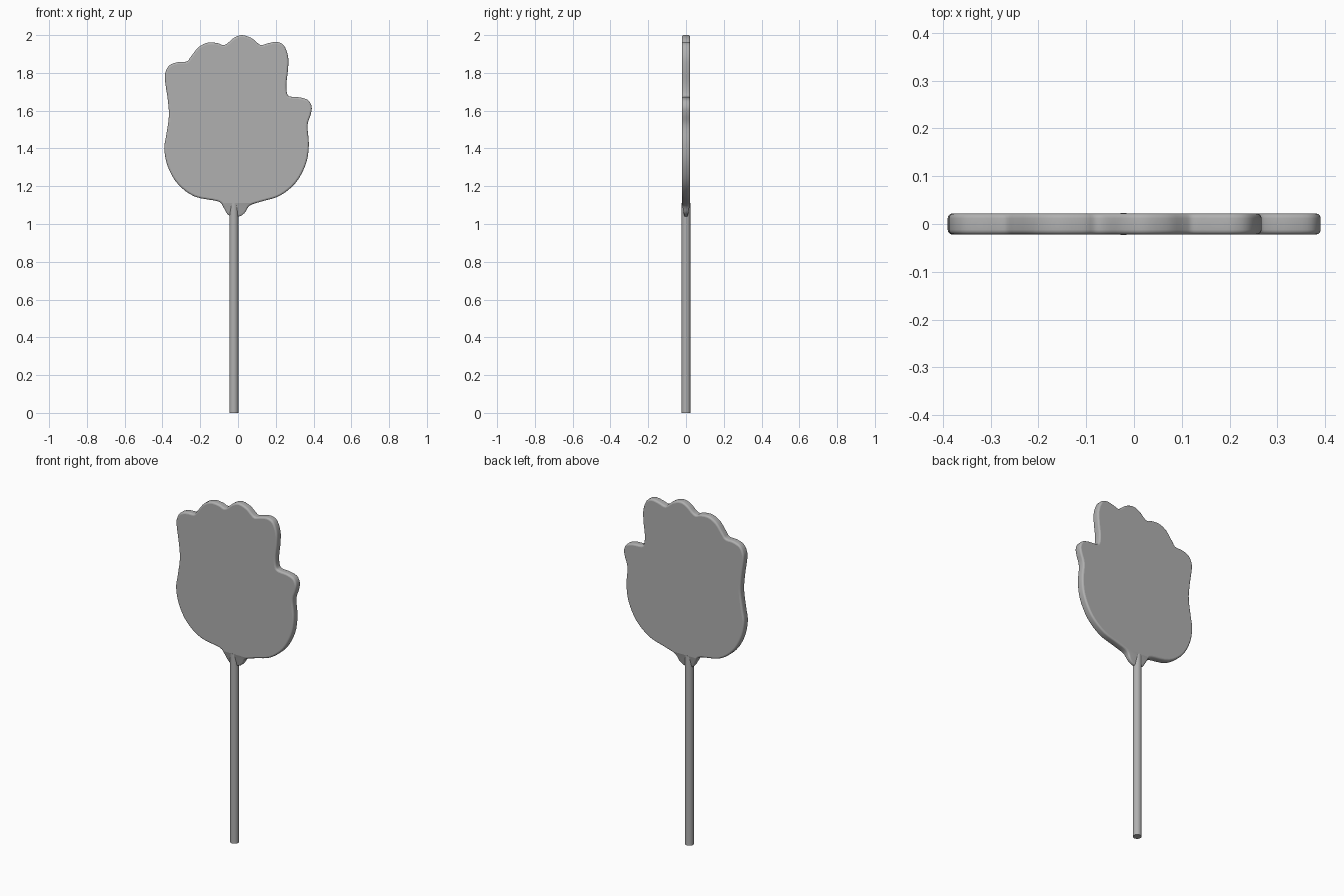
import bpy, bmesh
from mathutils import Vector

if "Cube" in bpy.data.objects:
    bpy.data.objects.remove(bpy.data.objects["Cube"])

# Outline of the hand-shaped plate (x, z), anticlockwise from the bottom tip
OUTLINE = [
    (.012, 1.042), (.038, 1.062), (.063, 1.098), (.127, 1.12), (.222, 1.15), (.307, 1.22),
    (.36, 1.32), (.375, 1.42), (.368, 1.52), (.385, 1.58), (.39, 1.62), (.372, 1.655),
    (.328, 1.67), (.28, 1.674), (.261, 1.687), (.256, 1.74), (.265, 1.82), (.265, 1.887),
    (.243, 1.945), (.206, 1.964), (.16, 1.957), (.125, 1.947), (.105, 1.957), (.07, 1.985),
    (.02, 2.0), (-.022, 1.985), (-.058, 1.955), (-.08, 1.947), (-.106, 1.957), (-.16, 1.96),
    (-.21, 1.935), (-.25, 1.885), (-.272, 1.86), (-.317, 1.857), (-.36, 1.842), (-.382, 1.81),
    (-.387, 1.765), (-.372, 1.66), (-.366, 1.57), (-.38, 1.47), (-.39, 1.395), (-.37, 1.30),
    (-.317, 1.21), (-.228, 1.145), (-.106, 1.12), (-.078, 1.09), (-.054, 1.05), (-.022, 1.038),
]
HALF = 0.022

grey = bpy.data.materials.new("dark_grey")
grey.diffuse_color = (0.435, 0.435, 0.435, 1)
grey.use_nodes = True
grey.node_tree.nodes["Principled BSDF"].inputs["Base Color"].default_value = grey.diffuse_color


def smooth_loop(pts, steps=4):
    """Closed Catmull-Rom curve through the points."""
    p = [Vector(q) for q in pts]
    n, out = len(p), []
    for i in range(n):
        a, b, c, d = (p[(i + k) % n] for k in (-1, 0, 1, 2))
        for s in range(steps):
            t = s / steps
            out.append(0.5 * (2 * b + (c - a) * t + (2 * a - 5 * b + 4 * c - d) * t * t
                              + (3 * b - a - 3 * c + d) * t ** 3))
    return out


def finish(bm, name):
    bmesh.ops.recalc_face_normals(bm, faces=bm.faces)
    mesh = bpy.data.meshes.new(name)
    bm.to_mesh(mesh)
    bm.free()
    mesh.materials.append(grey)
    ob = bpy.data.objects.new(name, mesh)
    bpy.context.collection.objects.link(ob)
    bpy.ops.object.select_all(action='DESELECT')
    ob.select_set(True)
    bpy.context.view_layer.objects.active = ob
    bpy.ops.object.shade_smooth_by_angle(angle=0.7)
    return ob


# Hand plate: extruded outline with rounded rims
bm = bmesh.new()
face = bm.faces.new([bm.verts.new((v.x, -HALF, v.y)) for v in smooth_loop(OUTLINE)])
ext = bmesh.ops.extrude_face_region(bm, geom=[face])
bmesh.ops.translate(bm, vec=(0, 2 * HALF, 0),
                    verts=[g for g in ext['geom'] if isinstance(g, bmesh.types.BMVert)])
rims = [e for e in bm.edges if abs(e.verts[0].co.y - e.verts[1].co.y) < 1e-5]
bmesh.ops.bevel(bm, geom=rims, offset=0.01, segments=4, profile=0.5, affect='EDGES')
# Thin the neck towards its tip so the stick emerges from it
for z in (1.11, 1.095, 1.08, 1.06):
    bmesh.ops.bisect_plane(bm, geom=bm.verts[:] + bm.edges[:] + bm.faces[:],
                           plane_co=(0, 0, z), plane_no=(0, 0, 1))
for v in bm.verts:
    if v.co.z < 1.11:
        v.co.y *= 1 - 0.6 * (1.11 - v.co.z) / 0.07
plate = finish(bm, "hand_plate")
# Keep the broad front and back faces perfectly flat in shading
for poly in plate.data.polygons:
    if abs(poly.normal.y) > 0.999:
        poly.use_smooth = False

# Stick
bm = bmesh.new()
bmesh.ops.create_cone(bm, cap_ends=True, segments=32, radius1=0.0235, radius2=0.0235, depth=1.11)
bmesh.ops.translate(bm, vec=(-0.022, 0, 0.555), verts=bm.verts)
finish(bm, "stick")
